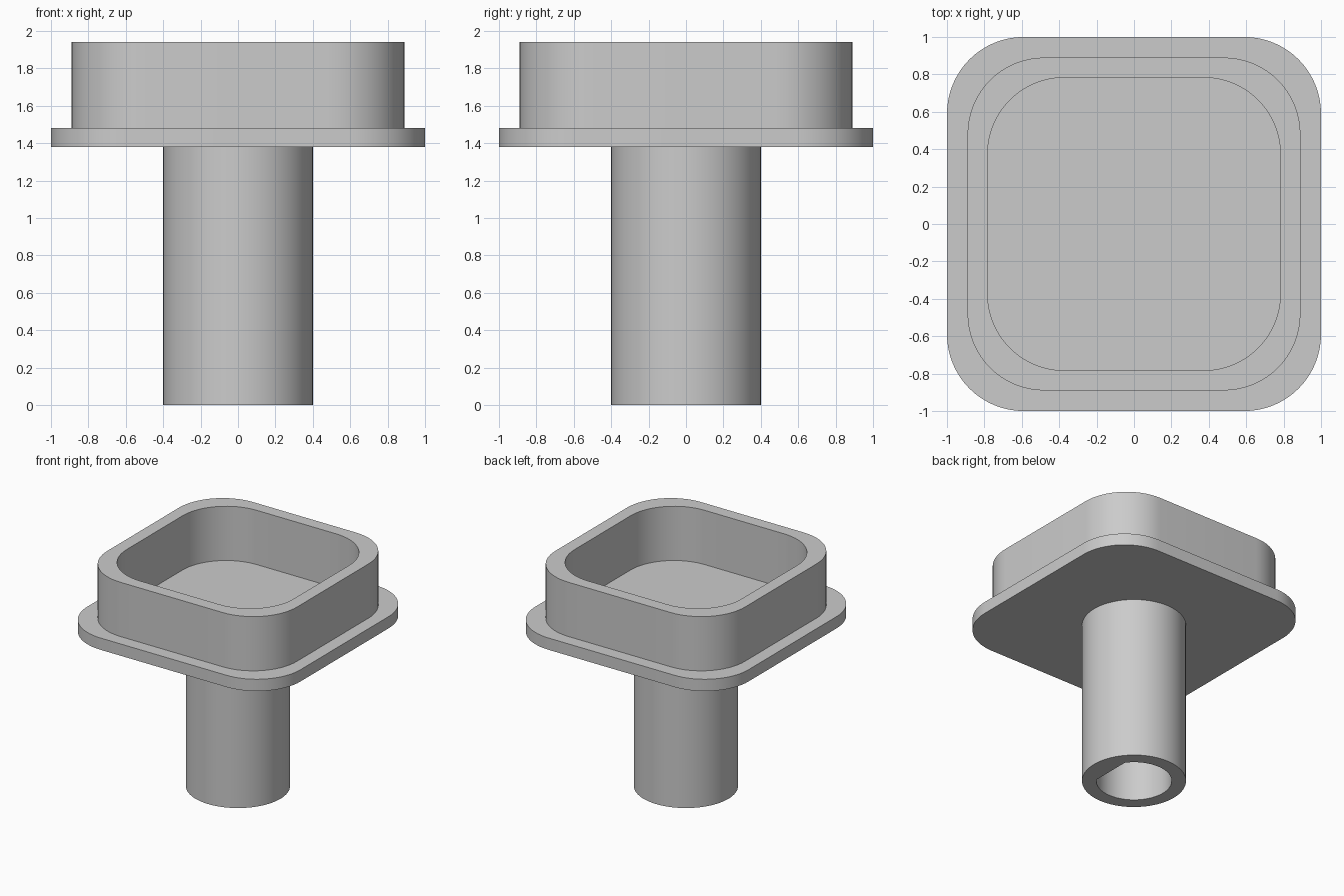
import bpy
import bmesh
from math import cos, sin, pi, radians

if "Cube" in bpy.data.objects:
    bpy.data.objects.remove(bpy.data.objects["Cube"], do_unlink=True)

# Single grey plastic
grey = bpy.data.materials.new("grey plastic")
grey.use_nodes = True
colour = (0.6, 0.6, 0.6, 1)
grey.diffuse_color = colour
grey.node_tree.nodes["Principled BSDF"].inputs["Base Color"].default_value = colour

SEGMENTS = 80          # sides of the stem and its bore
CORNER_STEPS = 16      # sides of each rounded corner
CORNER_RADIUS = 0.41
PLATE_BOTTOM, PLATE_TOP, RIM_TOP = 1.38, 1.48, 1.94


def circle(radius, flat_at=None):
    """Circle outline; flat_at cuts a flat on the +x side."""
    points = []
    for i in range(SEGMENTS):
        a = 2 * pi * i / SEGMENTS
        x = radius * cos(a)
        points.append((x if flat_at is None else min(x, flat_at), radius * sin(a)))
    return points


def rounded_square(half):
    c = half - CORNER_RADIUS
    points = []
    for q in range(4):
        middle = pi / 4 + q * pi / 2
        cx, cy = (c if cos(middle) > 0 else -c), (c if sin(middle) > 0 else -c)
        for i in range(CORNER_STEPS + 1):
            a = q * pi / 2 + i * pi / 2 / CORNER_STEPS
            points.append((cx + CORNER_RADIUS * cos(a), cy + CORNER_RADIUS * sin(a)))
    return points


def loft(name, sections, caps=False):
    """Join successive (outline, height) loops; caps closes both ends."""
    bm = bmesh.new()
    loops = [[bm.verts.new((x, y, z)) for x, y in outline] for outline, z in sections]
    for low, high in zip(loops, loops[1:]):
        for i in range(len(low)):
            j = (i + 1) % len(low)
            bm.faces.new((low[i], low[j], high[j], high[i]))
    if caps:
        bm.faces.new(loops[0][::-1])
        bm.faces.new(loops[-1])
    mesh = bpy.data.meshes.new(name)
    bm.to_mesh(mesh)
    bm.free()
    mesh.materials.append(grey)
    obj = bpy.data.objects.new(name, mesh)
    bpy.context.collection.objects.link(obj)
    bpy.ops.object.select_all(action='DESELECT')
    obj.select_set(True)
    bpy.context.view_layer.objects.active = obj
    bpy.ops.object.shade_smooth_by_angle(angle=radians(30))
    return obj


# Hollow stem with a D-shaped bore
bore = circle(0.29, flat_at=0.29 * cos(pi / 5))
outside = circle(0.4)
loft("stem", [(bore, PLATE_BOTTOM), (bore, 0), (outside, 0), (outside, PLATE_BOTTOM)])

# Flange plate, which also closes the bore and the tray
flange = rounded_square(1.0)
loft("flange", [(flange, PLATE_BOTTOM), (flange, PLATE_TOP)], caps=True)

# Open rim wall
outer, inner = rounded_square(0.89), rounded_square(0.783)
loft("rim_wall", [(outer, PLATE_TOP), (outer, RIM_TOP), (inner, RIM_TOP), (inner, PLATE_TOP)])
